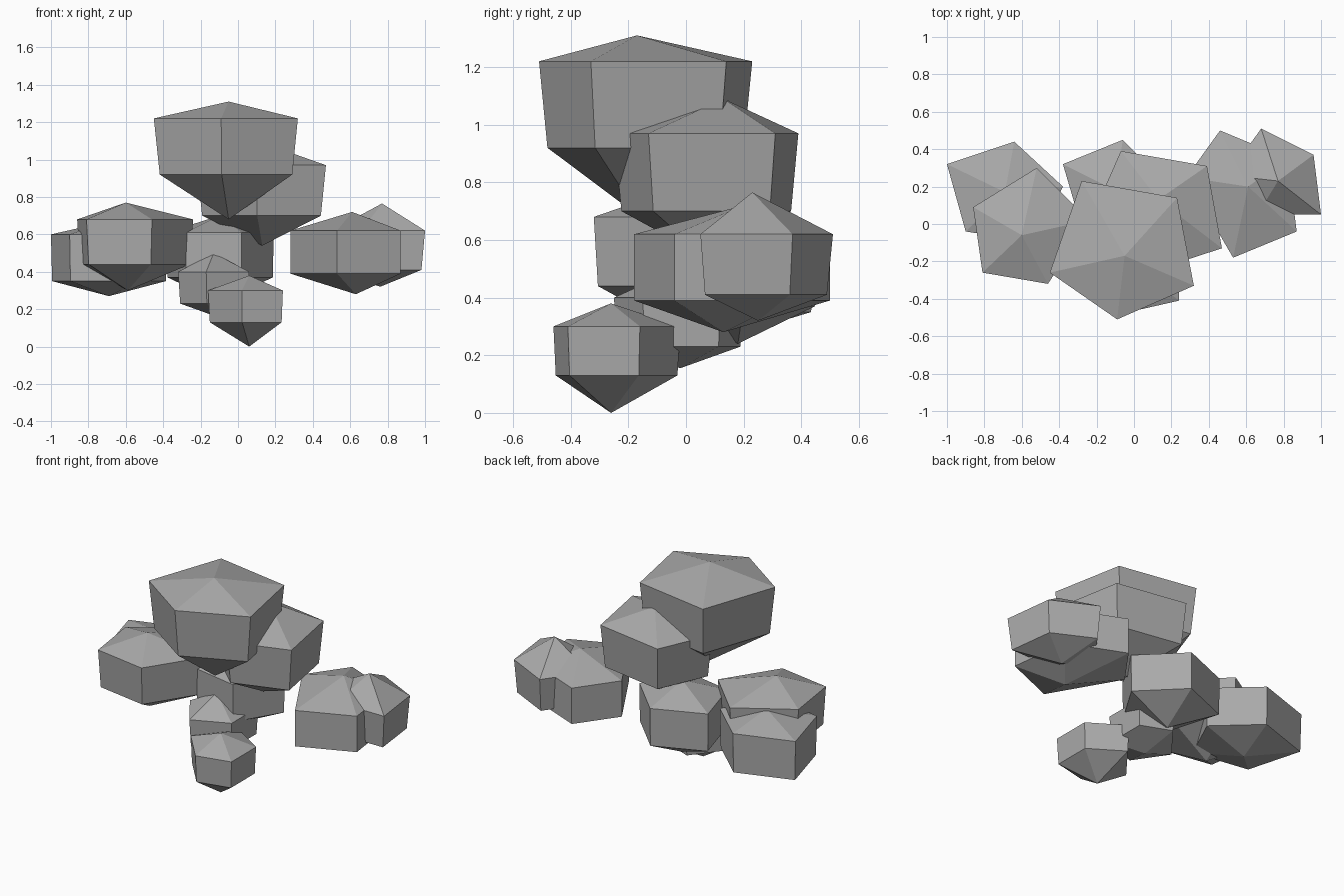
import bpy
import bmesh
from mathutils import Vector

default_cube = bpy.data.objects.get("Cube")
if default_cube:
    bpy.data.objects.remove(default_cube, do_unlink=True)

# One plain stone colour
stone = bpy.data.materials.new("stone_grey")
stone.use_nodes = True
colour = (0.4, 0.4, 0.4, 1)
stone.diffuse_color = colour
stone.node_tree.nodes["Principled BSDF"].inputs["Base Color"].default_value = colour


def boulder(name, outline, shoulder, belly, peak, tip, taper=0.95):
    """Faceted rock: an outline at shoulder height, a tapered copy of it at
    belly height, closed by a fan to the peak and a fan to the tip."""
    bm = bmesh.new()
    corners = [Vector((x, y, 0)) for x, y in outline]
    middle = sum(corners, Vector()) / len(corners)
    up = Vector((0, 0, 1))

    upper = [bm.verts.new(c + up * shoulder) for c in corners]
    lower = [bm.verts.new(middle.lerp(c, taper) + up * belly) for c in corners]
    top = bm.verts.new(peak)
    bottom = bm.verts.new(tip)

    for i in range(len(corners)):
        j = (i + 1) % len(corners)
        bm.faces.new((upper[i], upper[j], top))
        bm.faces.new((lower[i], lower[j], upper[j], upper[i]))
        bm.faces.new((lower[j], lower[i], bottom))
    bmesh.ops.recalc_face_normals(bm, faces=bm.faces)

    mesh = bpy.data.meshes.new(name)
    bm.to_mesh(mesh)
    bm.free()
    mesh.materials.append(stone)
    rock = bpy.data.objects.new(name, mesh)
    bpy.context.scene.collection.objects.link(rock)
    return rock


# Upper pair of large rocks
boulder(
    name="top_boulder",
    outline=[(-0.45, -0.26), (-0.09, -0.51), (0.32, -0.33), (0.23, 0.14), (-0.28, 0.23)],
    shoulder=1.22, belly=0.92, taper=0.92,
    peak=(-0.05, -0.17, 1.31), tip=(-0.05, -0.16, 0.68),
)
boulder(
    name="upper_back_boulder",
    outline=[(0.1, -0.25), (0.47, -0.13), (0.39, 0.31), (-0.07, 0.39), (-0.22, 0.05)],
    shoulder=0.97, belly=0.7, taper=0.92,
    peak=(0.13, 0.13, 1.09), tip=(0.13, 0.07, 0.54),
)

# Pair of rocks on the right side
boulder(
    name="right_front_rock",
    outline=[(-0.81, -0.26), (-0.46, -0.32), (-0.24, 0.02), (-0.52, 0.3), (-0.86, 0.09)],
    shoulder=0.68, belly=0.44,
    peak=(-0.6, -0.06, 0.77), tip=(-0.59, -0.05, 0.3),
)
boulder(
    name="right_back_rock",
    outline=[(-0.9, -0.04), (-0.52, -0.1), (-0.38, 0.2), (-0.64, 0.44), (-1, 0.32)],
    shoulder=0.6, belly=0.35, taper=0.98,
    peak=(-0.69, 0.17, 0.67), tip=(-0.69, 0.17, 0.27),
)

# Interlocking pair of rocks on the left side
boulder(
    name="left_front_rock",
    outline=[(0.53, -0.18), (0.87, -0.04), (0.82, 0.35), (0.46, 0.5), (0.28, 0.25)],
    shoulder=0.62, belly=0.39, taper=1,
    peak=(0.61, 0.2, 0.72), tip=(0.63, 0.13, 0.28),
)
boulder(
    name="left_back_rock",
    outline=[(0.66, 0.05), (1, 0.05), (0.96, 0.37), (0.68, 0.51), (0.5, 0.26)],
    shoulder=0.62, belly=0.41, taper=0.92,
    peak=(0.77, 0.23, 0.765), tip=(0.76, 0.25, 0.32),
)

# Descending column of smaller rocks in the centre
boulder(
    name="centre_back_rock",
    outline=[(-0.28, -0.02), (0.02, -0.08), (0.19, 0.2), (-0.06, 0.45), (-0.38, 0.32)],
    shoulder=0.61, belly=0.37, taper=0.99,
    peak=(-0.1, 0.18, 0.7), tip=(-0.1, 0.18, 0.24),
)
boulder(
    name="lower_middle_rock",
    outline=[(-0.17, -0.25), (0.06, -0.15), (0.06, 0.12), (-0.14, 0.2), (-0.32, -0.03)],
    shoulder=0.4, belly=0.23,
    peak=(-0.13, -0.03, 0.5), tip=(-0.1, -0.02, 0.155),
)
boulder(
    name="bottom_rock",
    outline=[(0.02, -0.46), (0.24, -0.41), (0.24, -0.16), (0.02, -0.02), (-0.16, -0.25)],
    shoulder=0.3, belly=0.13, taper=0.96,
    peak=(0.06, -0.26, 0.38), tip=(0.06, -0.26, 0),
)
